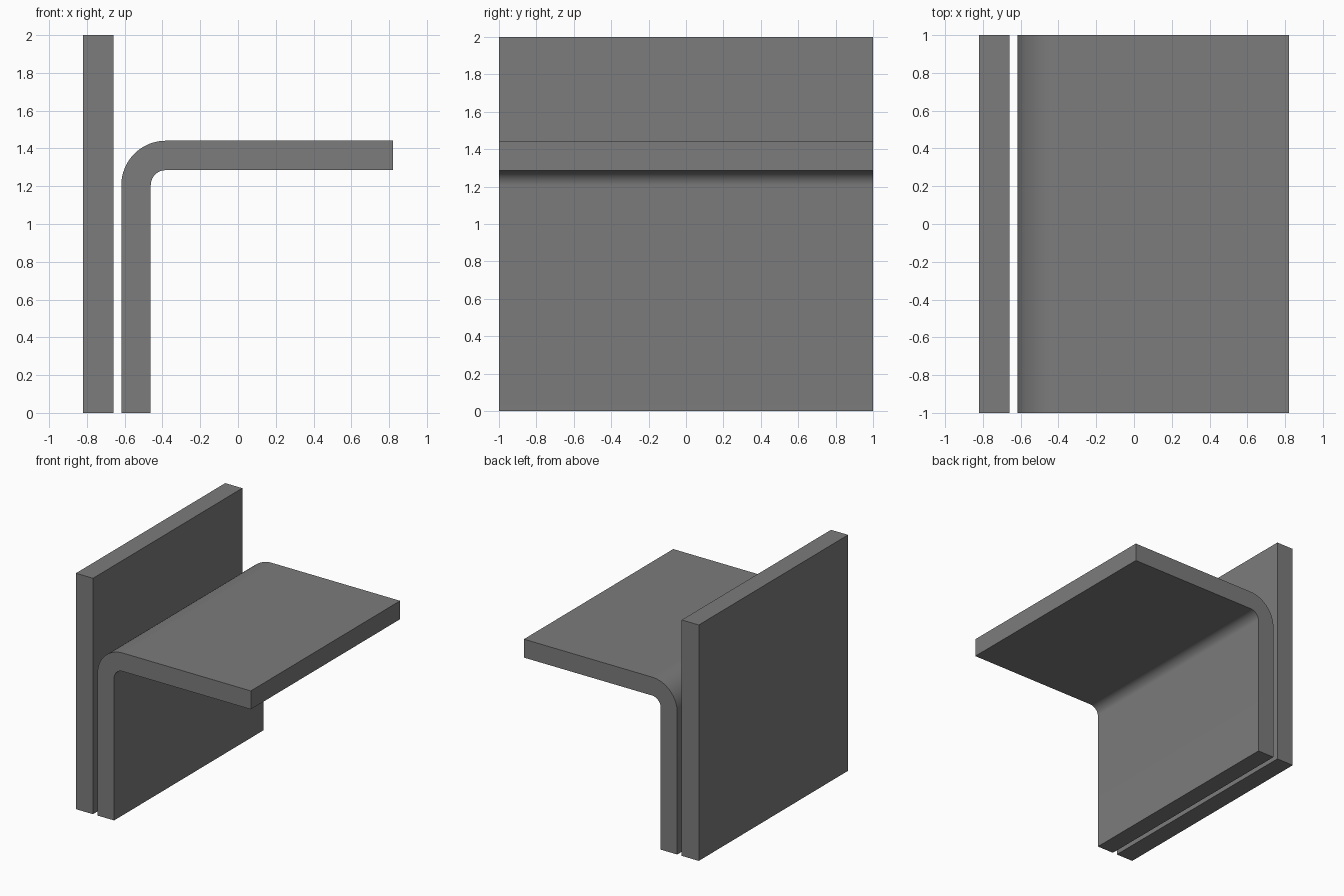
import bpy, math

if "Cube" in bpy.data.objects:
    bpy.data.objects.remove(bpy.data.objects["Cube"])

grey = bpy.data.materials.new("steel grey")
grey.diffuse_color = (0.2, 0.2, 0.2, 1)
grey.use_nodes = True
grey.node_tree.nodes["Principled BSDF"].inputs["Base Color"].default_value = grey.diffuse_color


def extrude_profile(name, pts, y0=-1.0, y1=1.0):
    """Extrude a closed x,z outline (clockwise seen from the front) along y."""
    n = len(pts)
    verts = [(x, y, z) for y in (y0, y1) for x, z in pts]
    faces = [tuple(reversed(range(n))), tuple(range(n, 2 * n))]
    faces += [(i, (i + 1) % n, (i + 1) % n + n, i + n) for i in range(n)]
    mesh = bpy.data.meshes.new(name)
    mesh.from_pydata(verts, [], faces)
    mesh.materials.append(grey)
    obj = bpy.data.objects.new(name, mesh)
    bpy.context.collection.objects.link(obj)
    # consistent outward normals
    import bmesh
    bm = bmesh.new()
    bm.from_mesh(mesh)
    bmesh.ops.recalc_face_normals(bm, faces=bm.faces)
    bm.to_mesh(mesh)
    bm.free()
    bpy.ops.object.select_all(action='DESELECT')
    bpy.context.view_layer.objects.active = obj
    obj.select_set(True)
    bpy.ops.object.shade_smooth_by_angle(angle=math.radians(30))
    return obj


# upright backing plate
extrude_profile("back_plate", [(-0.82, 0), (-0.82, 2), (-0.66, 2), (-0.66, 0)])

# bent sheet: vertical leg, rounded bend, horizontal shelf
CX, CZ, R_OUT, R_IN, STEPS = -0.382, 1.205, 0.236, 0.08, 16


def arc(r):
    return [(CX - r * math.cos(a), CZ + r * math.sin(a))
            for a in (math.pi / 2 * i / STEPS for i in range(STEPS + 1))]


outline = [(CX - R_OUT, 0)] + arc(R_OUT) + [(0.82, CZ + R_OUT), (0.82, CZ + R_IN)]
outline += arc(R_IN)[::-1] + [(CX - R_IN, 0)]
extrude_profile("bent_sheet", outline)
